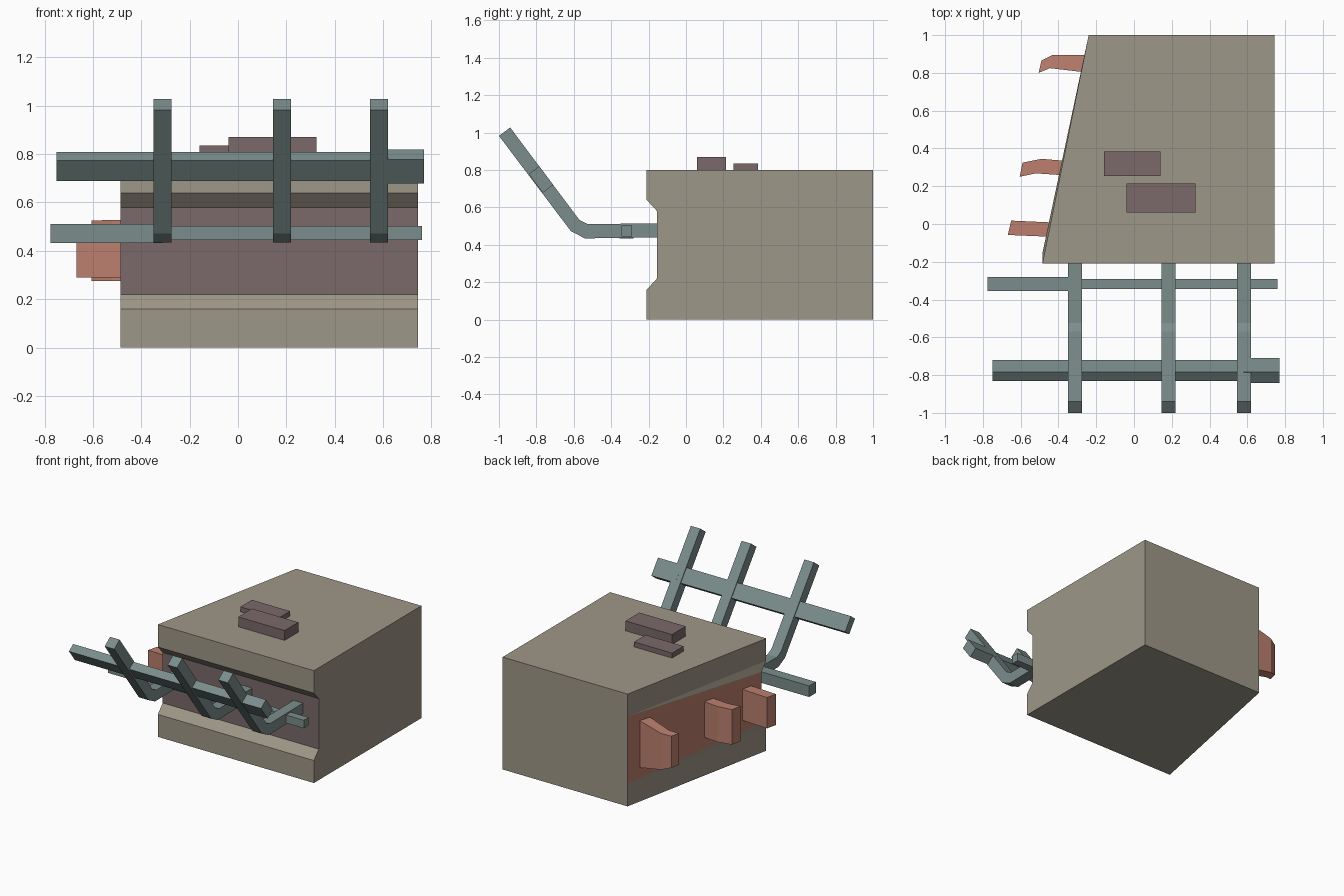
import bpy, bmesh
from mathutils import Vector

if "Cube" in bpy.data.objects:
    bpy.data.objects.remove(bpy.data.objects["Cube"])


def material(name, rgb):
    m = bpy.data.materials.new(name)
    m.diffuse_color = [((c / 255 + 0.055) / 1.055) ** 2.4 for c in rgb] + [1]
    m.use_nodes = True
    m.node_tree.nodes["Principled BSDF"].inputs["Base Color"].default_value = m.diffuse_color
    return m


STONE = material("warm grey", (158, 151, 136))
RED = material("brick red", (187, 127, 110))
PURPLE = material("dull purple", (123, 105, 106))
STEEL = material("blue grey", (123, 141, 139))


def make(name, verts, faces, mats, rule=None):
    """Mesh object from points and faces, normals outward; rule(face index) picks the material."""
    bm = bmesh.new()
    vs = [bm.verts.new(v) for v in verts]
    for i, f in enumerate(faces):
        bm.faces.new([vs[j] for j in f]).material_index = rule(i) if rule else 0
    bmesh.ops.recalc_face_normals(bm, faces=bm.faces)
    me = bpy.data.meshes.new(name)
    bm.to_mesh(me)
    bm.free()
    for m in mats:
        me.materials.append(m)
    ob = bpy.data.objects.new(name, me)
    bpy.context.collection.objects.link(ob)
    return ob


def loft(name, rings, mat):
    """Closed solid through rings of equal point count."""
    n = len(rings[0])
    faces = [tuple(range(n)), tuple(range((len(rings) - 1) * n, len(rings) * n))]
    for r in range(len(rings) - 1):
        for i in range(n):
            j = (i + 1) % n
            faces.append((r * n + i, r * n + j, r * n + n + j, r * n + n + i))
    return make(name, [p for ring in rings for p in ring], faces, [mat])


def extrude_x(name, profile, x0, x1, mat):
    return loft(name, [[(x, y, z) for y, z in profile] for x in (x0, x1)], mat)


def rect(y0, y1, z0, z1):
    return [(y0, z0), (y1, z0), (y1, z1), (y0, z1)]


# body: side profile with a recessed front, narrowing to the back on the left
prof = [(-.21, 0), (-.21, .16), (-.155, .22), (-.155, .58), (-.21, .64), (-.21, .8),
        (1, .8), (1, .64), (1, .16), (1, 0)]
n = len(prof)
verts = [(-.24 if y > 0 else -.485, y, z) for y, z in prof] + [(.745, y, z) for y, z in prof]
faces = [(i, (i + 1) % n, n + (i + 1) % n, n + i) for i in range(n)]
faces += [tuple(range(n, 2 * n)), (0, 1, 8, 9), (1, 2, 8), (2, 3, 7, 8), (3, 4, 7), (4, 5, 6, 7)]
make("body", verts, faces, [STONE, PURPLE, RED], lambda i: {2: 1, n + 3: 2}.get(i, 0))

# plates on the roof
extrude_x("roof_plate_large", rect(.06, .215, .79, .87), -.04, .325, PURPLE)
extrude_x("roof_plate_small", rect(.255, .385, .79, .835), -.16, .14, PURPLE)

# hooked side tabs: each station is (back x, back y, front x, front y, z low, z high)
tabs = {
    "side_tab_back": [(-.25, .895, -.25, .802, .24, .58), (-.43, .895, -.445, .825, .272, .53),
                      (-.49, .865, -.505, .80, .29, .515)],
    "side_tab_middle": [(-.35, .333, -.37, .258, .275, .53), (-.49, .345, -.52, .268, .275, .528),
                        (-.59, .325, -.605, .25, .275, .525)],
    "side_tab_front": [(-.43, .008, -.43, -.068, .29, .512), (-.65, .018, -.668, -.058, .29, .51)],
}
for name, stations in tabs.items():
    loft(name, [[(a, b, lo), (c, d, lo), (c, d, hi), (a, b, hi)]
                for a, b, c, d, lo, hi in stations], RED)

# three bent posts rising forward
post = [(-.15, .44), (-.54, .434), (-.615, .472), (-1, .982), (-.94, 1.027),
        (-.57, .533), (-.525, .51), (-.15, .515)]
for k, x in enumerate((-.3125, .1825, .5825)):
    extrude_x(f"post_{k + 1}", post, x - .0375, x + .0375, STEEL)

# lower cross rail, thicker on the left
extrude_x("lower_rail_left", rect(-.355, -.28, .433, .512), -.775, -.31, STEEL)
extrude_x("lower_rail", rect(-.345, -.29, .445, .502), -.31, .76, STEEL)


# upper cross rail, tilted along the posts, thicker on the right
def tilted(length, thick):
    mid, d, nrm = Vector((-.775, .749)), Vector((-.6025, .798)), Vector((.798, .6025))
    return [tuple(mid + d * length / 2 * a + nrm * thick / 2 * b)
            for a, b in ((-1, -1), (1, -1), (1, 1), (-1, 1))]


extrude_x("upper_rail", tilted(.108, .058), -.75, .58, STEEL)
extrude_x("upper_rail_right", tilted(.125, .07), .58, .77, STEEL)
